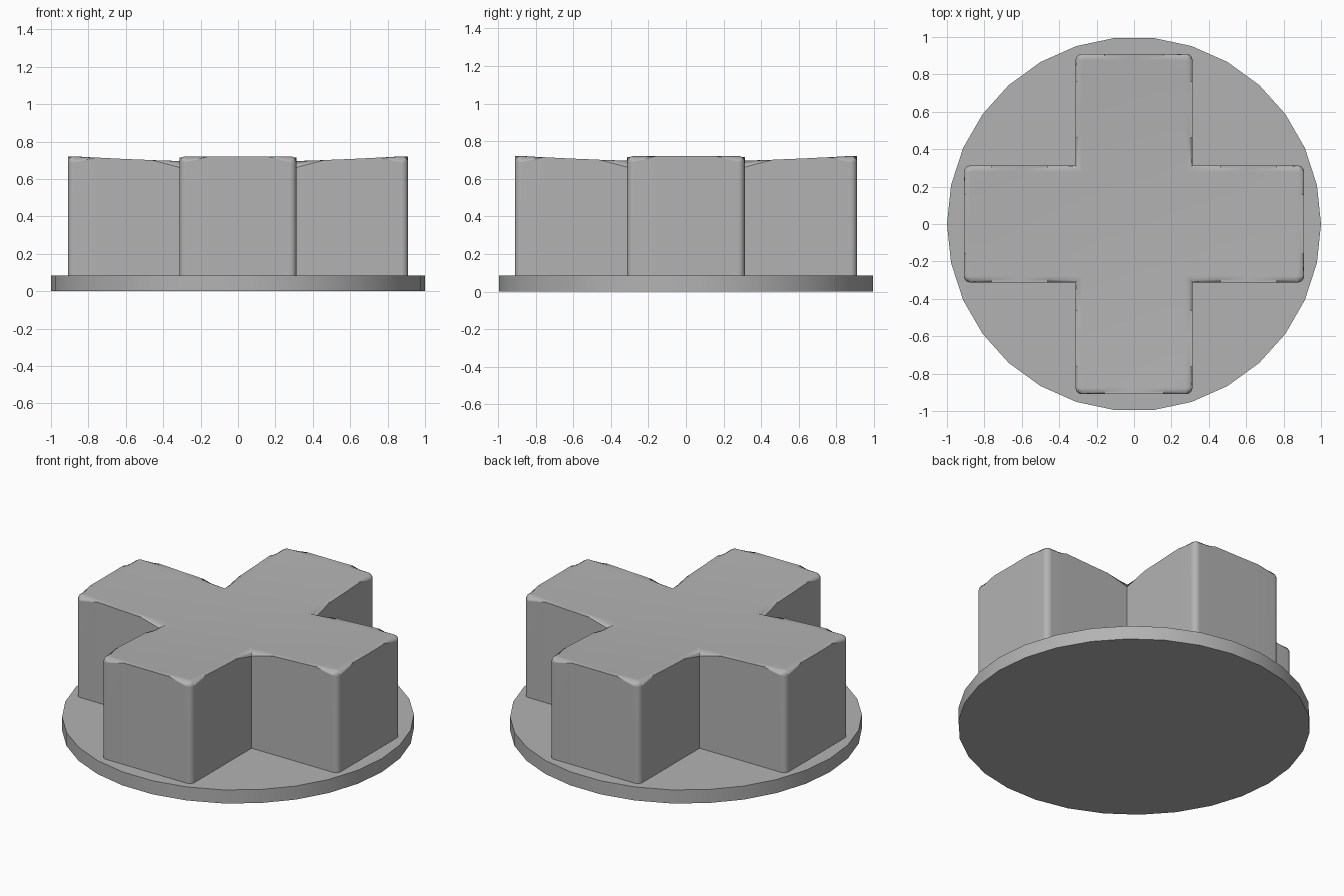
import bpy
import bmesh
import math

cube = bpy.data.objects.get("Cube")
if cube:
    bpy.data.objects.remove(cube, do_unlink=True)

GREY = (0.45, 0.45, 0.45, 1)
RADIUS, PLATE = 1.0, 0.085
LENGTH, WIDTH = 0.91, 0.313
ROUND = 0.035

grey = bpy.data.materials.new("plain grey")
grey.use_nodes = True
grey.diffuse_color = GREY
grey.node_tree.nodes["Principled BSDF"].inputs["Base Color"].default_value = GREY


def finish(name, bm):
    """Turn a bmesh into a grey object with smooth curves and sharp edges."""
    bmesh.ops.recalc_face_normals(bm, faces=bm.faces)
    mesh = bpy.data.meshes.new(name)
    bm.to_mesh(mesh)
    bm.free()
    mesh.materials.append(grey)
    obj = bpy.data.objects.new(name, mesh)
    bpy.context.collection.objects.link(obj)
    bpy.ops.object.select_all(action="DESELECT")
    obj.select_set(True)
    bpy.context.view_layer.objects.active = obj
    bpy.ops.object.shade_smooth_by_angle(angle=math.radians(35))
    return obj


def dish(x, y):
    """Height of the shallow bowl across the top."""
    return 0.69 + 0.037 * (x * x + y * y)


# Round base plate, with a corner on the x axis
bm = bmesh.new()
ring = [bm.verts.new((RADIUS * math.cos(math.tau * i / 30),
                      RADIUS * math.sin(math.tau * i / 30), 0)) for i in range(30)]
disc = bm.faces.new(ring)
side = bmesh.ops.extrude_face_region(bm, geom=[disc], use_keep_orig=True)
top = [v for v in side["geom"] if isinstance(v, bmesh.types.BMVert)]
bmesh.ops.translate(bm, verts=top, vec=(0, 0, PLATE))
finish("base_plate", bm)

# Cross pad: a grid of cells, its top pressed into a bowl
arm = [WIDTH + (LENGTH - WIDTH) * t / 4 for t in range(1, 5)]
half = [WIDTH / 2, WIDTH] + arm
lines = [-v for v in reversed(half)] + [0] + half
bm = bmesh.new()
for x0, x1 in zip(lines, lines[1:]):
    for y0, y1 in zip(lines, lines[1:]):
        if min(abs(x0 + x1), abs(y0 + y1)) / 2 < WIDTH:
            bm.faces.new([bm.verts.new((x, y, dish(x, y)))
                          for x, y in ((x0, y0), (x1, y0), (x1, y1), (x0, y1))])
bmesh.ops.remove_doubles(bm, verts=bm.verts, dist=0.001)
rim = [e for e in bm.edges if e.is_boundary]
walls = bmesh.ops.extrude_edge_only(bm, edges=rim)
for v in walls["geom"]:
    if isinstance(v, bmesh.types.BMVert):
        v.co.z = PLATE / 2

# Round the rim and the outer upright corners; keep the inner corners sharp
uprights = []
for e in bm.edges:
    a, b = e.verts
    if (a.co - b.co).xy.length < 0.001 and max(abs(a.co.x), abs(a.co.y)) > LENGTH - 0.01 \
            and min(abs(a.co.x), abs(a.co.y)) > WIDTH - 0.01:
        uprights.append(e)
bmesh.ops.bevel(bm, geom=rim + uprights, offset=ROUND, segments=4, profile=0.5,
                affect="EDGES", clamp_overlap=True)
pad = finish("cross_pad", bm)
weighted = pad.modifiers.new("even shading", "WEIGHTED_NORMAL")
weighted.keep_sharp = True
